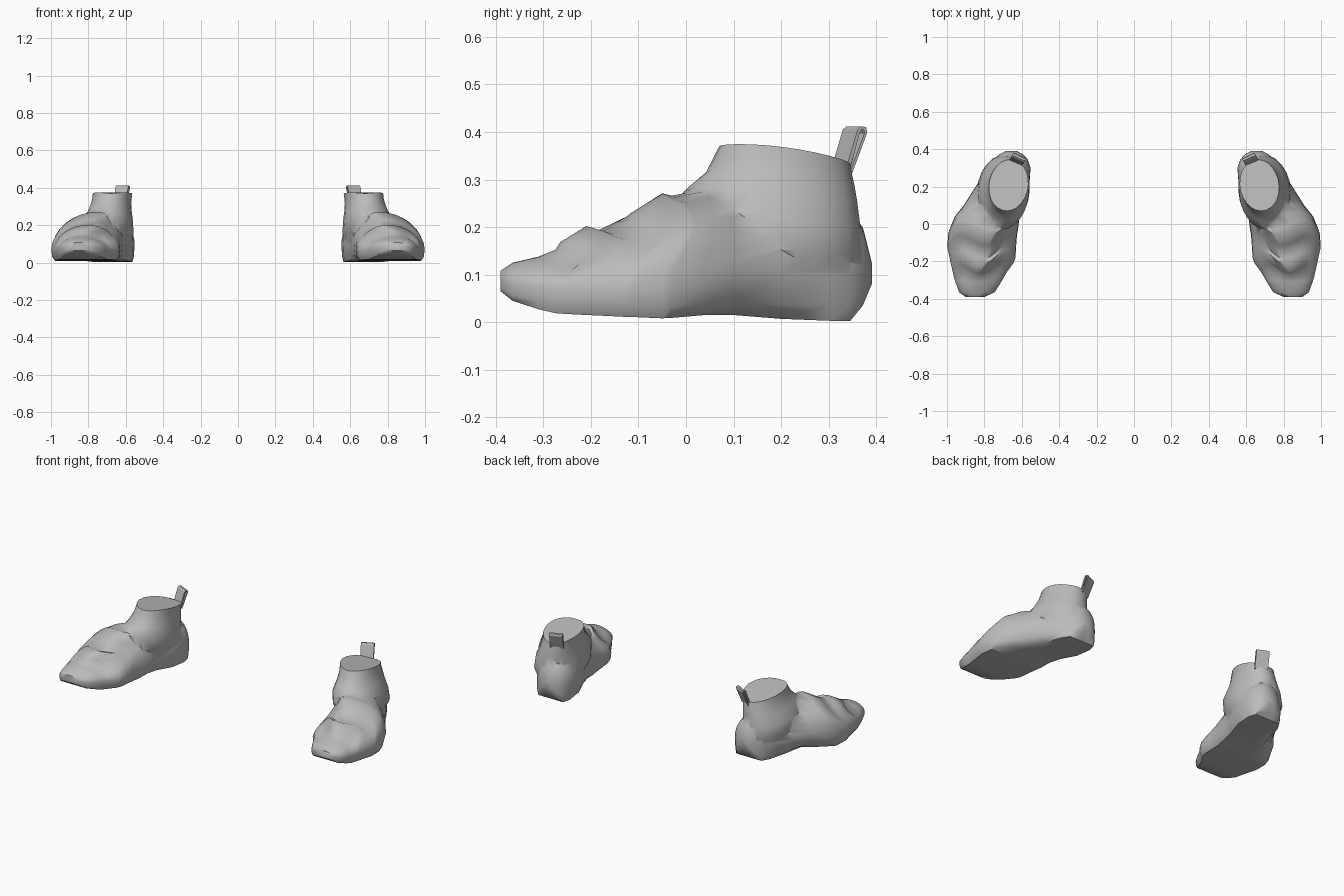
import bpy, bmesh, math
from mathutils import Vector

if "Cube" in bpy.data.objects:
    bpy.data.objects.remove(bpy.data.objects["Cube"])

grey = bpy.data.materials.new("grey")
grey.diffuse_color = (0.5, 0.5, 0.5, 1)
grey.use_nodes = True
grey.node_tree.nodes["Principled BSDF"].inputs["Base Color"].default_value = grey.diffuse_color


def make(name, rings, cap=True):
    """Skin a list of closed rings into one object."""
    bm = bmesh.new()
    loops = [[bm.verts.new(p) for p in r] for r in rings]
    n = len(rings[0])
    for a, b in zip(loops, loops[1:]):
        for i in range(n):
            j = (i + 1) % n
            bm.faces.new((a[i], a[j], b[j], b[i]))
    if cap:
        bm.faces.new(loops[0][::-1])
        bm.faces.new(loops[-1])
    bmesh.ops.recalc_face_normals(bm, faces=bm.faces)
    me = bpy.data.meshes.new(name)
    bm.to_mesh(me)
    bm.free()
    me.materials.append(grey)
    ob = bpy.data.objects.new(name, me)
    bpy.context.collection.objects.link(ob)
    return ob


def smooth(ob, deg):
    bpy.ops.object.select_all(action='DESELECT')
    ob.select_set(True)
    bpy.context.view_layer.objects.active = ob
    bpy.ops.object.shade_smooth_by_angle(angle=math.radians(deg))


def mirror(ob):
    ob.modifiers.new("other_foot", 'MIRROR').use_axis[0] = True


# Foot sections, toe to heel: y, inner x, outer x, crest x, top z, widest z, sole z, sweep
SECTIONS = [
    (-.39, .80, .90, .85, .108, .085, .065, 0),
    (-.365, .745, .935, .85, .125, .08, .045, 0),
    (-.31, .71, .955, .85, .138, .075, .027, .01),
    (-.275, .69, .965, .83, .152, .07, .019, .05),
    (-.265, .685, .967, .83, .168, .07, .018, .05),
    (-.21, .645, .98, .80, .202, .07, .015, .07),
    (-.185, .635, .985, .80, .193, .07, .014, .07),
    (-.125, .63, .998, .78, .222, .07, .011, .06),
    (-.115, .63, .998, .78, .23, .07, .011, .06),
    (-.05, .625, .993, .75, .271, .07, .008, .06),
    (-.03, .62, .987, .75, .266, .075, .009, .05),
    (.04, .612, .958, .72, .28, .08, .015, .02),
    (.10, .597, .91, .70, .275, .09, .015, 0),
    (.20, .56, .847, .68, .25, .10, .007, 0),
    (.30, .553, .782, .66, .24, .10, .003, 0),
    (.345, .568, .752, .655, .23, .10, .002, 0),
    (.372, .592, .72, .655, .20, .10, .035, 0),
    (.391, .628, .685, .655, .125, .10, .08, 0),
]


def section(y, xi, xo, xc, zt, zm, zb, sweep):
    pts = []
    for k in range(17):                       # upper arch, outer to inner
        t = math.pi * k / 16
        c, s = math.cos(t), math.sin(t)
        x = xc + (xo - xc if c > 0 else xc - xi) * c
        pts.append((x, y + sweep * math.sin(2 * t) ** 2, zm + (zt - zm) * s))
    w = xo - xi
    waist = .07 * max(0, 1 - abs(y - .12) / .14)   # sole narrows under the arch
    a, b = xi + .05 * w, xo - .05 * w - waist
    zk = zb + .35 * (zm - zb)
    pts.append((xi + .012 * w, y, zk))
    pts += [(a + (b - a) * f, y, zb) for f in (0, .33, .67, 1)]
    pts.append((xo - .012 * w - waist * .4, y, zk))
    return pts


shoe = make("shoe", [section(*s) for s in SECTIONS])

# Ankle rings: front y, back y, inner x, outer x, front z, back z
RINGS = [
    (.06, .35, .59, .79, .07, .07),
    (-.02, .372, .558, .84, .17, .14),
    (-.03, .367, .562, .832, .25, .20),
    (.012, .360, .568, .803, .29, .255),
    (.042, .355, .571, .786, .315, .285),
    (.056, .349, .569, .779, .343, .312),
    (.07, .345, .565, .776, .37, .334),
]
rings = []
for yf, yb, xi, xo, zf, zb in RINGS:
    ring = []
    for k in range(24):
        t = 2 * math.pi * k / 24
        f = (1 - math.sin(t)) / 2             # 1 at the front, 0 at the back
        lift = .016 * max(0, math.sin(math.pi * f)) ** .6 if zf > .3 else 0
        ring.append(((xi + xo) / 2 + (xo - xi) / 2 * math.cos(t) - .02 * (.5 - f),
                     (yf + yb) / 2 + (yb - yf) / 2 * math.sin(t),
                     zb + (zf - zb) * f + lift))
    rings.append(ring)
ankle = make("ankle_helper", rings)

# Join ankle and foot into one skin
union = shoe.modifiers.new("join_ankle", 'BOOLEAN')
union.operation, union.solver, union.object = 'UNION', 'EXACT', ankle
bpy.context.view_layer.objects.active = shoe
bpy.ops.object.modifier_apply(modifier=union.name)
bpy.data.objects.remove(ankle)
smooth(shoe, 50)
mirror(shoe)

# Pull tab: a folded ribbon standing on the back of the collar
ang = math.radians(25)
back = Vector((-math.sin(ang), math.cos(ang), 0))
side = Vector((math.cos(ang), math.sin(ang), 0))
base = Vector((.632, .322, 0))
path = [(-.005, .31), (.026, .405), (.034, .412), (.046, .41), (.048, .398), (.012, .31)]
inner = [(.004, .31), (.031, .398), (.035, .405), (.040, .405), (.042, .398), (.006, .31)]
loop = path + inner[::-1]
tab = make("pull_tab", [[base + back * d + side * w + Vector((0, 0, z)) for d, z in loop]
                        for w in (-.037, .037)])
smooth(tab, 30)
mirror(tab)
